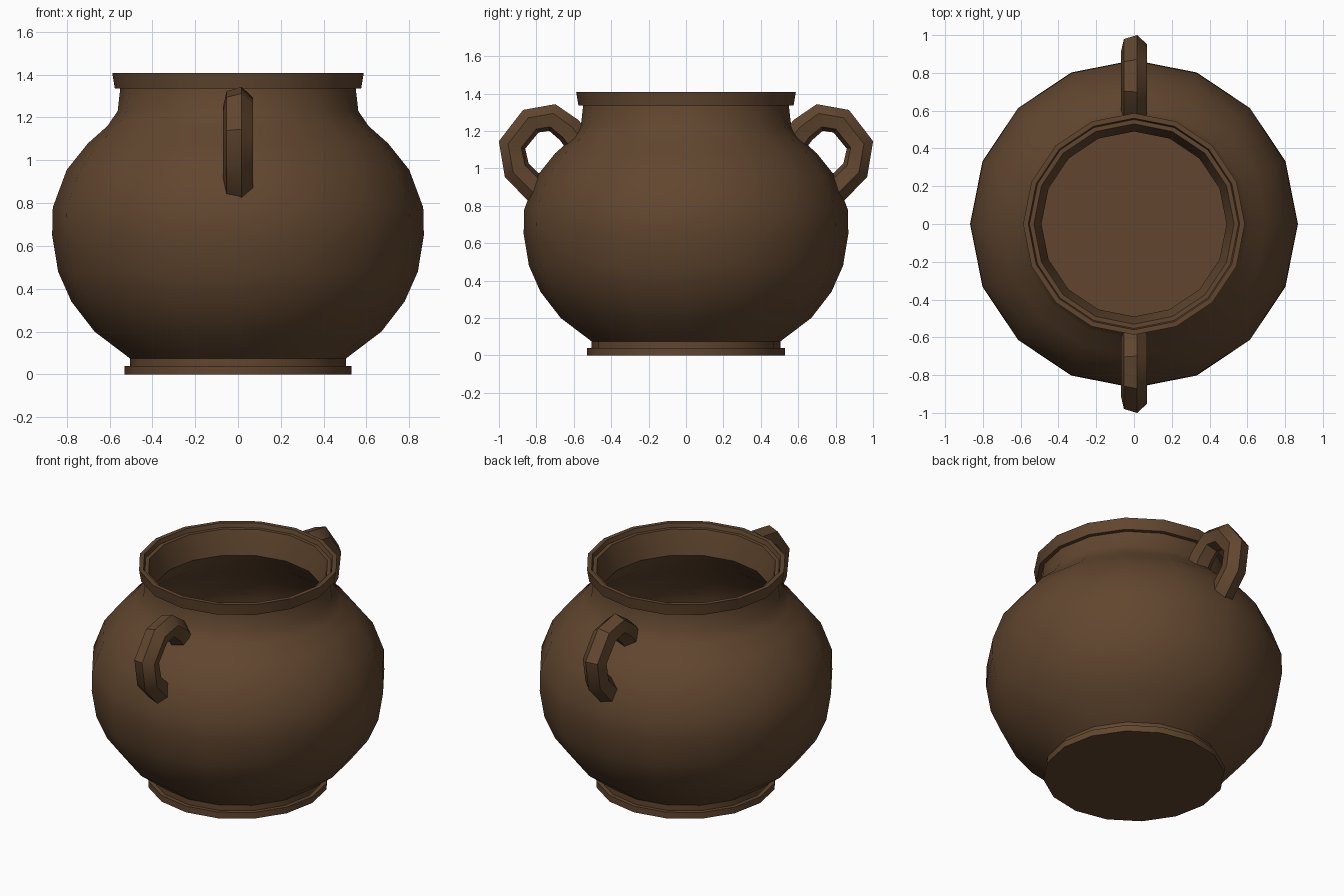
import bpy, bmesh, math
from mathutils import Vector

if "Cube" in bpy.data.objects:
    bpy.data.objects.remove(bpy.data.objects["Cube"])

clay = bpy.data.materials.new("brown_clay")
clay.diffuse_color = (0.119, 0.061, 0.028, 1)
clay.use_nodes = True
clay.node_tree.nodes["Principled BSDF"].inputs["Base Color"].default_value = clay.diffuse_color
SIDES = 16


def finish(name, bm):
    bmesh.ops.recalc_face_normals(bm, faces=bm.faces)
    me = bpy.data.meshes.new(name)
    bm.to_mesh(me)
    bm.free()
    me.materials.append(clay)
    ob = bpy.data.objects.new(name, me)
    bpy.context.collection.objects.link(ob)
    bpy.ops.object.select_all(action='DESELECT')
    ob.select_set(True)
    bpy.context.view_layer.objects.active = ob
    bpy.ops.object.shade_smooth_by_angle(angle=math.radians(38))
    return ob


def skin(name, rings):
    # bridge a row of vertex rings and cap both ends
    bm = bmesh.new()
    rows = [[bm.verts.new(p) for p in ring] for ring in rings]
    n = len(rows[0])
    for a, b in zip(rows, rows[1:]):
        for i in range(n):
            j = (i + 1) % n
            bm.faces.new((a[i], a[j], b[j], b[i]))
    bm.faces.new(rows[0])
    bm.faces.new(rows[-1])
    return finish(name, bm)


def circle(r, z):
    return [(r * math.cos(2 * math.pi * i / SIDES),
             r * math.sin(2 * math.pi * i / SIDES), z) for i in range(SIDES)]


# pot: foot, round belly, neck, rim, then the hollow inside down to the floor
profile = [
    (.53, 0), (.53, .04), (.505, .04), (.505, .075),
    (.67, .2), (.778, .34), (.84, .48), (.868, .65), (.865, .78),
    (.80, .955), (.70, 1.08), (.61, 1.16), (.562, 1.23), (.55, 1.335),
    (.575, 1.335), (.587, 1.407), (.56, 1.407), (.553, 1.38), (.53, 1.38),
    (.515, 1.33), (.49, 1.23), (.55, 1.13), (.64, 1.05), (.74, .93),
    (.80, .77), (.80, .65), (.775, .49), (.715, .36), (.61, .23), (.49, .09),
]
skin("pot", [circle(r, z) for r, z in profile])

# handles: six-sided tubes bent in the side plane
path = [(.575, 1.14), (.625, 1.205), (.715, 1.272), (.83, 1.252),
        (.93, 1.125), (.905, .99), (.79, .875)]
for name, s in (("front_handle", -1), ("back_handle", 1)):
    rings = []
    for k, (y, z) in enumerate(path):
        y0, z0 = path[max(k - 1, 0)]
        y1, z1 = path[min(k + 1, len(path) - 1)]
        t = Vector((y1 - y0, z1 - z0)).normalized()
        ring = []
        for i in range(6):
            a = math.pi / 3 * i + .3
            u, v = .073 * math.cos(a), .075 * math.sin(a)
            ring.append((u, s * (y - t.y * v), z + t.x * v))
        rings.append(ring)
    skin(name, rings)
